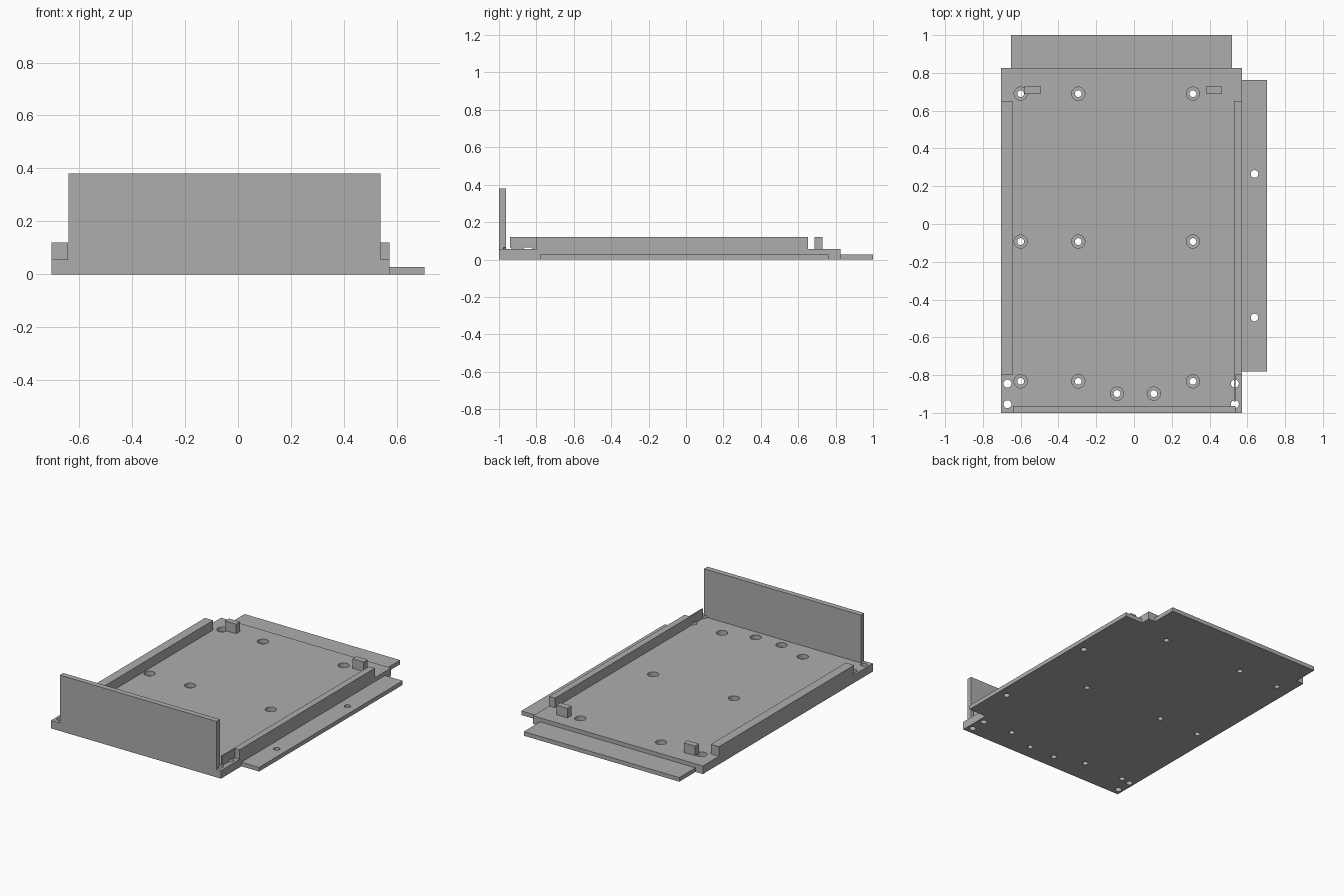
import bpy
import bmesh
from mathutils import Matrix, Vector

cube = bpy.data.objects.get("Cube")
if cube:
    bpy.data.objects.remove(cube, do_unlink=True)

grey = bpy.data.materials.new("plain grey")
grey.use_nodes = True
grey.diffuse_color = (0.42, 0.42, 0.42, 1)
grey.node_tree.nodes["Principled BSDF"].inputs["Base Color"].default_value = grey.diffuse_color


def finish(name, bm):
    mesh = bpy.data.meshes.new(name)
    bm.to_mesh(mesh)
    bm.free()
    mesh.materials.append(grey)
    obj = bpy.data.objects.new(name, mesh)
    bpy.context.collection.objects.link(obj)
    return obj


def block(name, x, y, z):
    """Box given by its ranges along each axis."""
    lo, hi = (Vector(p) for p in zip(x, y, z))
    bm = bmesh.new()
    size = Matrix.Diagonal((*(hi - lo), 1))
    bmesh.ops.create_cube(bm, size=1, matrix=Matrix.Translation((lo + hi) / 2) @ size)
    return finish(name, bm)


def pins(name, spots, radius, low, high):
    """Row of upright cylinders used as a cutter."""
    bm = bmesh.new()
    for x, y in spots:
        bmesh.ops.create_cone(bm, cap_ends=True, segments=32, radius1=radius, radius2=radius,
                              depth=high - low, matrix=Matrix.Translation((x, y, (low + high) / 2)))
    obj = finish(name, bm)
    obj.hide_render = True
    return obj


def drill(obj, cutter):
    mod = obj.modifiers.new("holes", "BOOLEAN")
    mod.operation = "DIFFERENCE"
    mod.solver = "EXACT"
    mod.object = cutter
    bpy.context.view_layer.objects.active = obj
    bpy.ops.object.modifier_apply(modifier=mod.name)


DECK, LIP, RAIL = 0.055, 0.028, 0.12

# Base plate and the two thin flanges
base = block("base_plate", (-0.705, 0.572), (-1, 0.826), (0, DECK))
block("back_flange", (-0.65, 0.52), (0.826, 1), (0, LIP))
side = block("side_flange", (0.572, 0.705), (-0.78, 0.762), (0, LIP))

# Upright front panel, side rails and locating blocks
wall = block("front_wall", (-0.64, 0.538), (-1, -0.963), (DECK, 0.38))
block("right_rail", (-0.705, -0.643), (-0.8, 0.652), (DECK, RAIL))
block("left_rail", (0.529, 0.572), (-0.8, 0.652), (DECK, RAIL))
web = block("left_rail_web", (0.529, 0.538), (-0.94, -0.8), (DECK, RAIL))
for name, x in (("right_stop", -0.579), ("left_stop", 0.38)):
    block(name, (x, x + 0.084), (0.687, 0.73), (DECK, RAIL))

# Counterbored mounting holes
mounts = [(x, y) for x in (-0.6, -0.295, 0.312) for y in (0.69, -0.093, -0.833)]
mounts += [(-0.09, -0.898), (0.105, -0.898)]
bores = pins("counterbore_cutter", mounts, 0.035, 0.025, 0.1)
shafts = pins("shaft_cutter", mounts, 0.018, -0.05, 0.1)

# Plain holes in the front corners and the side flange
corners = [(x, y) for x in (-0.67, 0.534) for y in (-0.845, -0.954)]
corner_cut = pins("corner_hole_cutter", corners, 0.021, -0.05, 0.065)
flange_cut = pins("flange_hole_cutter", [(0.638, 0.265), (0.638, -0.495)], 0.02, -0.05, 0.1)

for cutter in (bores, shafts, corner_cut):
    drill(base, cutter)
drill(wall, corner_cut)
drill(web, corner_cut)
drill(side, flange_cut)

for cutter in (bores, shafts, corner_cut, flange_cut):
    bpy.data.objects.remove(cutter, do_unlink=True)
